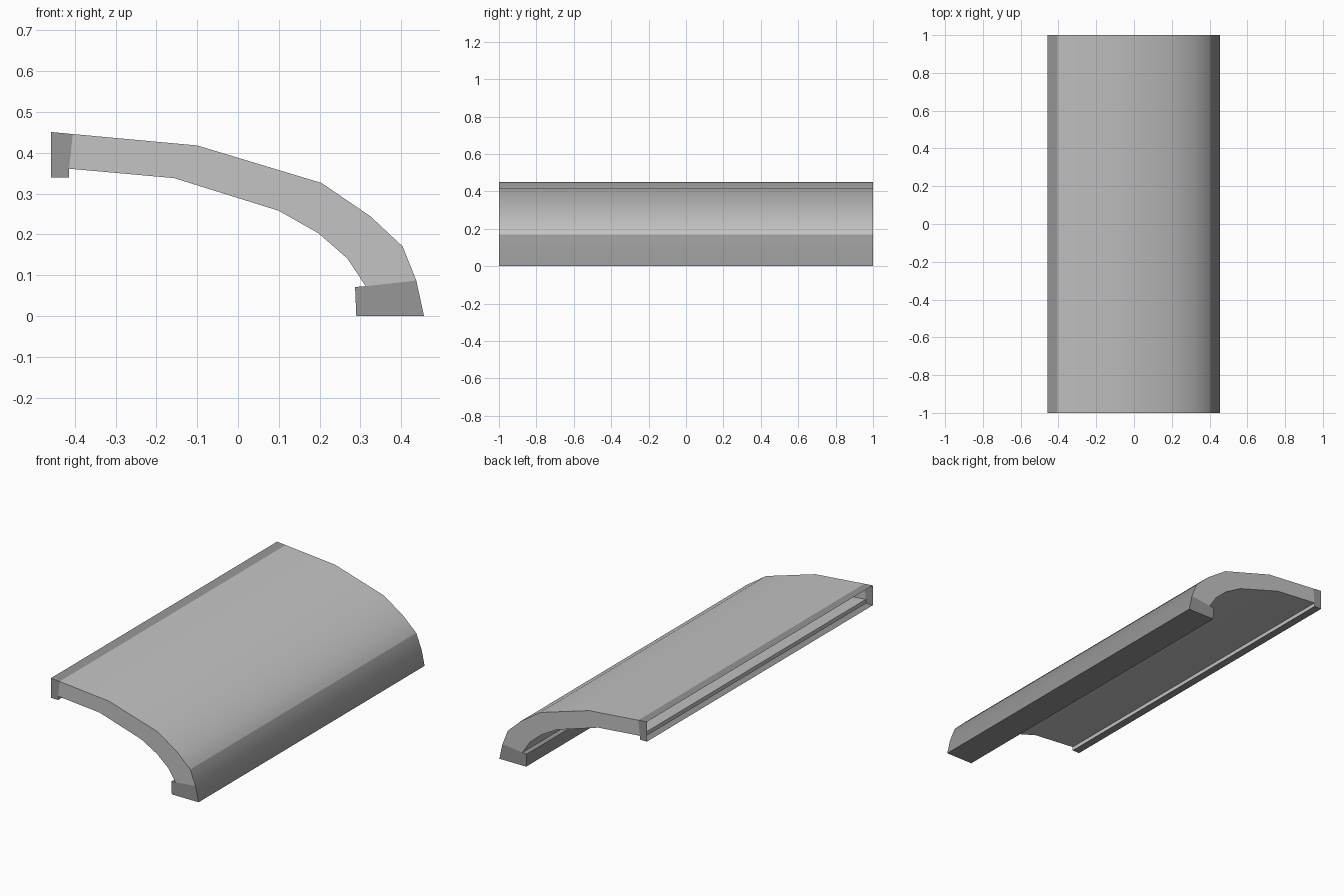
import bpy, bmesh

if "Cube" in bpy.data.objects:
    bpy.data.objects.remove(bpy.data.objects["Cube"])

def material(name, v):
    m = bpy.data.materials.new(name)
    m.diffuse_color = (v, v, v, 1)
    m.use_nodes = True
    m.node_tree.nodes["Principled BSDF"].inputs["Base Color"].default_value = m.diffuse_color
    return m

# Cross-section (x, z): outer skin left to right, then inner skin back to the left
outer = [(-.458, .451), (-.405, .446), (-.1, .418), (.205, .326), (.325, .244),
         (.404, .17), (.437, .087), (.456, 0)]
inner = [(.29, 0), (.287, .071), (.313, .073), (.268, .141), (.197, .203),
         (.1, .258), (-.157, .338), (-.414, .361), (-.414, .34), (-.458, .34)]
profile = outer + inner
LIGHT, DARK = 0, 1
dark_strips = {0, 5, 6, 7, 8, 9, 16}   # edge lip and lower skirt

bm = bmesh.new()
front = [bm.verts.new((x, -1, z)) for x, z in profile]
back = [bm.verts.new((x, 1, z)) for x, z in profile]

# Long skins; the left edge between last and first point stays open
for i in range(len(profile) - 1):
    f = bm.faces.new((front[i], front[i + 1], back[i + 1], back[i]))
    f.material_index = DARK if i in dark_strips else LIGHT
    f.smooth = True

# End caps: lip, curved body, foot
caps = [([0, 1, 15, 16, 17], DARK),
        (list(range(1, 7)) + list(range(10, 16)), LIGHT),
        ([6, 7, 8, 9, 10], DARK)]
for ids, mat in caps:
    for ring, order in ((front, ids[::-1]), (back, ids)):
        f = bm.faces.new([ring[i] for i in order])
        f.material_index = mat

bmesh.ops.recalc_face_normals(bm, faces=bm.faces)
# Make sure the top skin faces up
bm.normal_update()
bm.faces.ensure_lookup_table()
if bm.faces[1].normal.z < 0:
    bmesh.ops.reverse_faces(bm, faces=bm.faces)

mesh = bpy.data.meshes.new("curved_canopy")
bm.to_mesh(mesh)
bm.free()
mesh.materials.append(material("light grey", .55))
mesh.materials.append(material("dark grey", .31))
canopy = bpy.data.objects.new("curved_canopy", mesh)
bpy.context.collection.objects.link(canopy)
bpy.context.view_layer.objects.active = canopy
canopy.select_set(True)
bpy.ops.object.shade_smooth_by_angle(angle=0.56)
